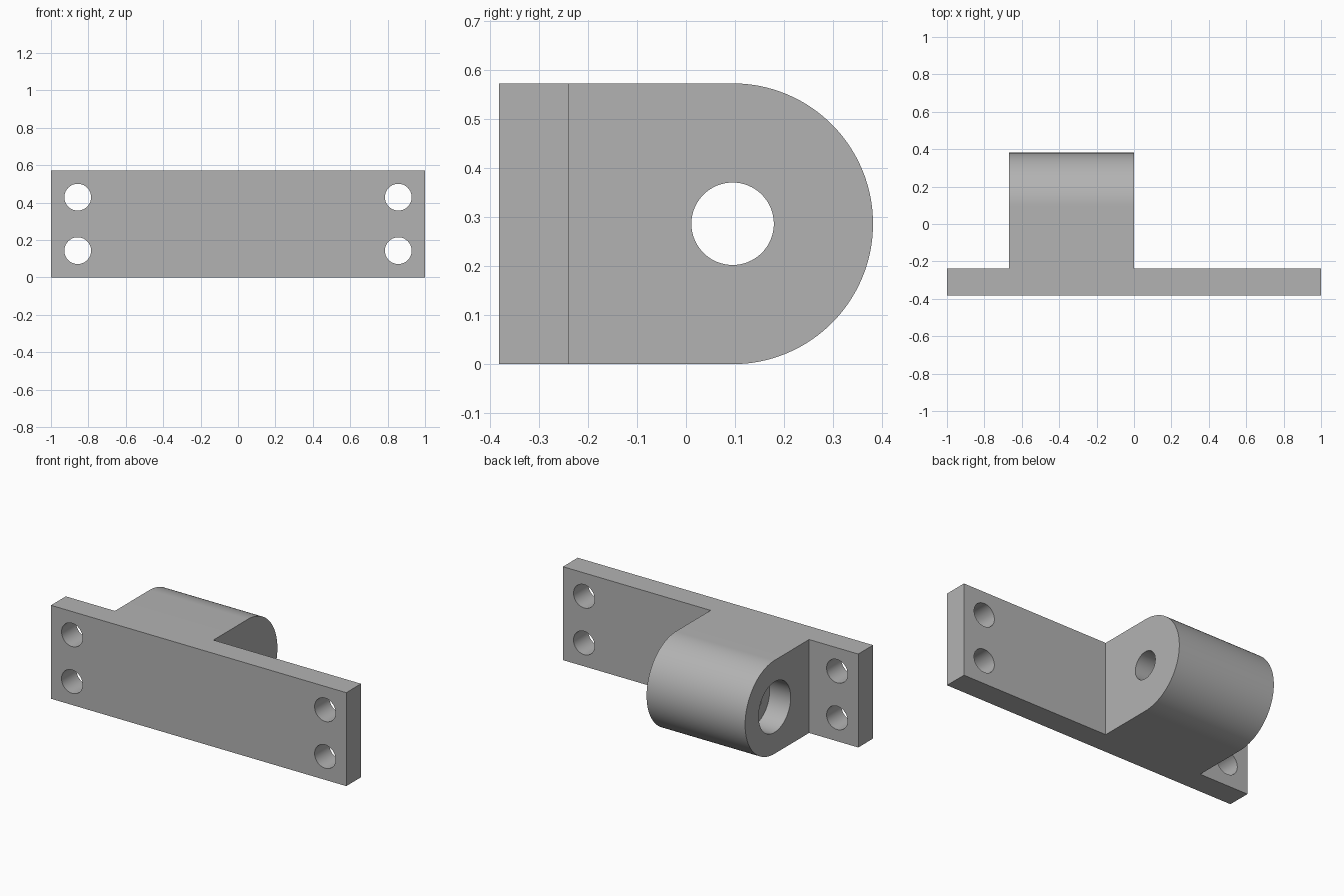
import bpy
import bmesh
from math import pi, cos, sin, radians
from mathutils import Matrix

if "Cube" in bpy.data.objects:
    bpy.data.objects.remove(bpy.data.objects["Cube"], do_unlink=True)

# Main sizes
HEIGHT, THICK = 0.572, 0.143
FRONT, BACK = -0.381, 0.381
R = HEIGHT / 2
AXIS_Y = BACK - R
BOSS_X0, BOSS_X1 = -0.667, 0.0

grey = bpy.data.materials.new("plain grey")
grey.use_nodes = True
colour = (0.45, 0.45, 0.45, 1)
grey.diffuse_color = colour
grey.node_tree.nodes["Principled BSDF"].inputs["Base Color"].default_value = colour


def finish(bm, name):
    bmesh.ops.recalc_face_normals(bm, faces=bm.faces)
    mesh = bpy.data.meshes.new(name)
    bm.to_mesh(mesh)
    bm.free()
    mesh.materials.append(grey)
    obj = bpy.data.objects.new(name, mesh)
    bpy.context.collection.objects.link(obj)
    return obj


def prism(name, profile, x0, x1):
    """Extrude a (y, z) profile along x."""
    bm = bmesh.new()
    face = bm.faces.new([bm.verts.new((x0, y, z)) for y, z in profile])
    ext = bmesh.ops.extrude_face_region(bm, geom=[face])
    verts = [v for v in ext["geom"] if isinstance(v, bmesh.types.BMVert)]
    bmesh.ops.translate(bm, verts=verts, vec=(x1 - x0, 0, 0))
    return finish(bm, name)


def cylinder(name, radius, length, centre, axis):
    bm = bmesh.new()
    turn = Matrix.Rotation(pi / 2, 4, "Y" if axis == "x" else "X")
    bmesh.ops.create_cone(bm, cap_ends=True, segments=64, radius1=radius,
                          radius2=radius, depth=length,
                          matrix=Matrix.Translation(centre) @ turn)
    return finish(bm, name)


def combine(target, tool, operation):
    tool.hide_render = True
    mod = target.modifiers.new(operation.lower(), "BOOLEAN")
    mod.operation, mod.solver, mod.object = operation, "EXACT", tool
    bpy.context.view_layer.objects.active = target
    bpy.ops.object.modifier_apply(modifier=mod.name)
    bpy.data.objects.remove(tool, do_unlink=True)


# Mounting plate
plate_back = FRONT + THICK
bracket = prism("mounting_bracket", [(FRONT, 0), (plate_back, 0),
                (plate_back, HEIGHT), (FRONT, HEIGHT)], -1, 1)

# Rounded boss joined to the back of the plate
steps = 64
arc = [(AXIS_Y + R * cos(a), R + R * sin(a))
       for a in (-pi / 2 + pi * i / steps for i in range(steps + 1))]
root = FRONT + THICK / 2
boss = prism("boss", [(root, 0)] + arc + [(root, HEIGHT)], BOSS_X0, BOSS_X1)
combine(bracket, boss, "UNION")

# Bolt holes in the plate corners
for x in (-0.857, 0.857):
    for z in (HEIGHT / 4, HEIGHT * 3 / 4):
        hole = cylinder("bolt_hole", THICK / 2, 0.4, (x, FRONT, z), "y")
        combine(bracket, hole, "DIFFERENCE")

# Through bore and the wider counterbore on the short side
bore = cylinder("bore", 0.084, 1, ((BOSS_X0 + BOSS_X1) / 2, AXIS_Y, R), "x")
combine(bracket, bore, "DIFFERENCE")
counterbore = cylinder("counterbore", 0.155, 2 * THICK, (BOSS_X0, AXIS_Y, R), "x")
combine(bracket, counterbore, "DIFFERENCE")

# Smooth curved walls, sharp edges kept
bpy.ops.object.select_all(action="DESELECT")
bracket.select_set(True)
bpy.context.view_layer.objects.active = bracket
bpy.ops.object.shade_smooth_by_angle(angle=radians(30))
